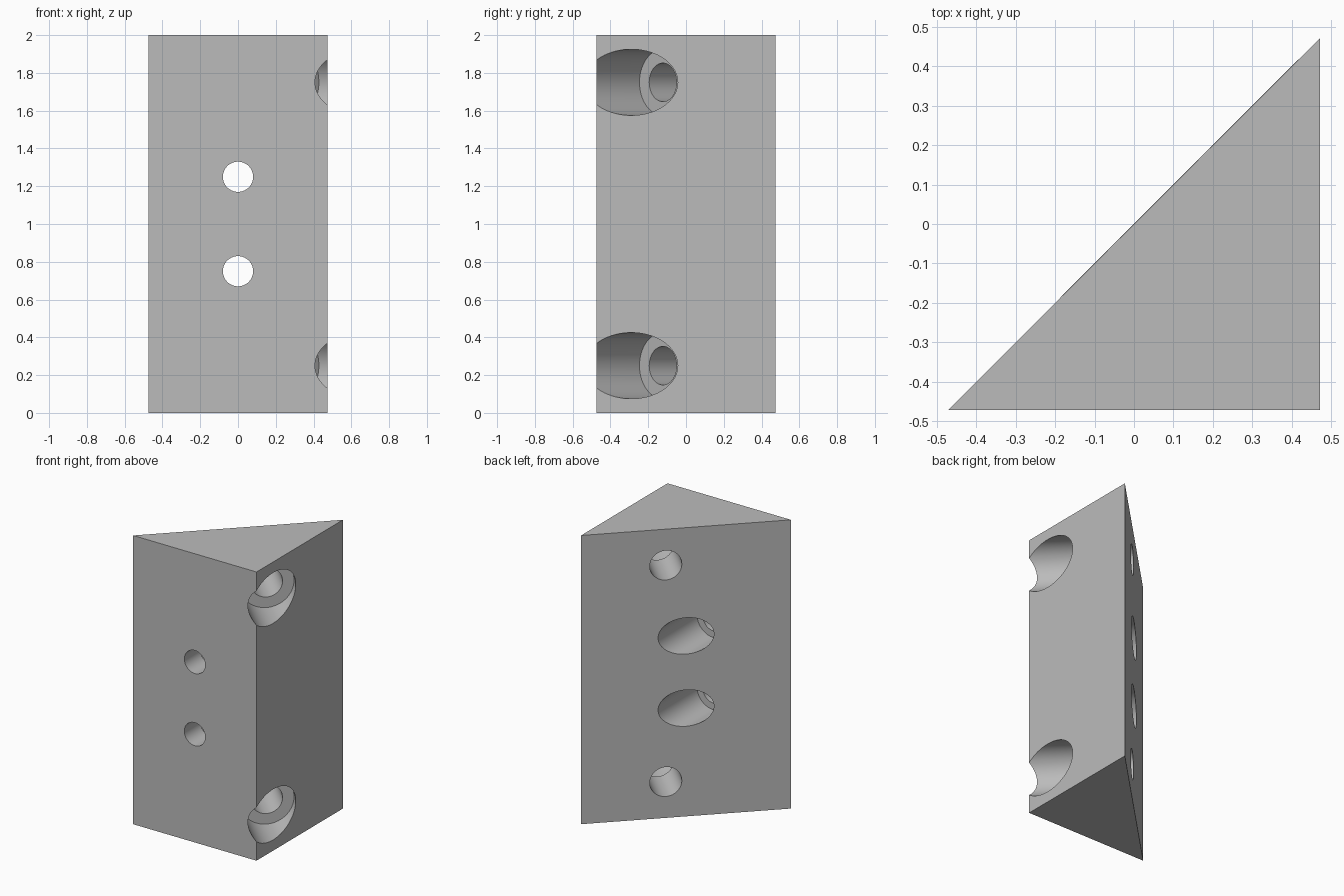
import bpy, bmesh, math
from mathutils import Vector

cube = bpy.data.objects.get("Cube")
if cube:
    bpy.data.objects.remove(cube, do_unlink=True)

HALF = 0.473    # half the length of each short side
HEIGHT = 2.0

grey = bpy.data.materials.new("plain_grey")
grey.use_nodes = True
colour = (0.5, 0.5, 0.5, 1)
grey.diffuse_color = colour
grey.node_tree.nodes["Principled BSDF"].inputs["Base Color"].default_value = colour


def add_object(name, bm):
    bmesh.ops.recalc_face_normals(bm, faces=bm.faces)
    mesh = bpy.data.meshes.new(name)
    bm.to_mesh(mesh)
    bm.free()
    mesh.materials.append(grey)
    obj = bpy.data.objects.new(name, mesh)
    bpy.context.collection.objects.link(obj)
    return obj


# Triangular prism body
bm = bmesh.new()
corners = [(-HALF, -HALF), (HALF, -HALF), (HALF, HALF)]
base = bm.faces.new([bm.verts.new((x, y, 0)) for x, y in corners])
top = bmesh.ops.extrude_face_region(bm, geom=[base])
bmesh.ops.translate(bm, vec=(0, 0, HEIGHT),
                    verts=[v for v in top["geom"] if isinstance(v, bmesh.types.BMVert)])
block = add_object("corner_block", bm)


def drill(name, origin, direction, start, end, radius):
    """Cut a round hole along direction, between two distances from origin."""
    axis = Vector(direction).normalized()
    bm = bmesh.new()
    bmesh.ops.create_cone(bm, cap_ends=True, segments=72, radius1=radius,
                          radius2=radius, depth=end - start)
    cutter = add_object(name, bm)
    cutter.hide_render = True
    cutter.rotation_euler = axis.to_track_quat("Z", "Y").to_euler()
    cutter.location = Vector(origin) + axis * (start + end) / 2
    mod = block.modifiers.new(name, "BOOLEAN")
    mod.operation = "DIFFERENCE"
    mod.solver = "EXACT"
    mod.object = cutter
    bpy.context.view_layer.update()
    bpy.ops.object.modifier_apply(modifier=name)
    bpy.data.objects.remove(cutter, do_unlink=True)


bpy.context.view_layer.objects.active = block
block.select_set(True)

# Middle holes: narrow from the front, wide from the sloping face
for z in (0.75, 1.25):
    drill("front_hole", (0, 0, z), (0, -1, 0), 0.1, 0.7, 0.08)
    drill("front_counterbore", (0, 0, z), (0, -1, 0), -0.4, 0.3, 0.126)

# End holes: square to the sloping face, wide towards the vertical corner
for z in (0.25, 1.75):
    drill("corner_hole", (0.091, 0.091, z), (1, -1, 0), -0.3, 0.4, 0.102)
    drill("corner_counterbore", (0.091, 0.091, z), (1, -1, 0), 0.302, 1.2, 0.175)

bpy.ops.object.shade_smooth_by_angle(angle=math.radians(25))
